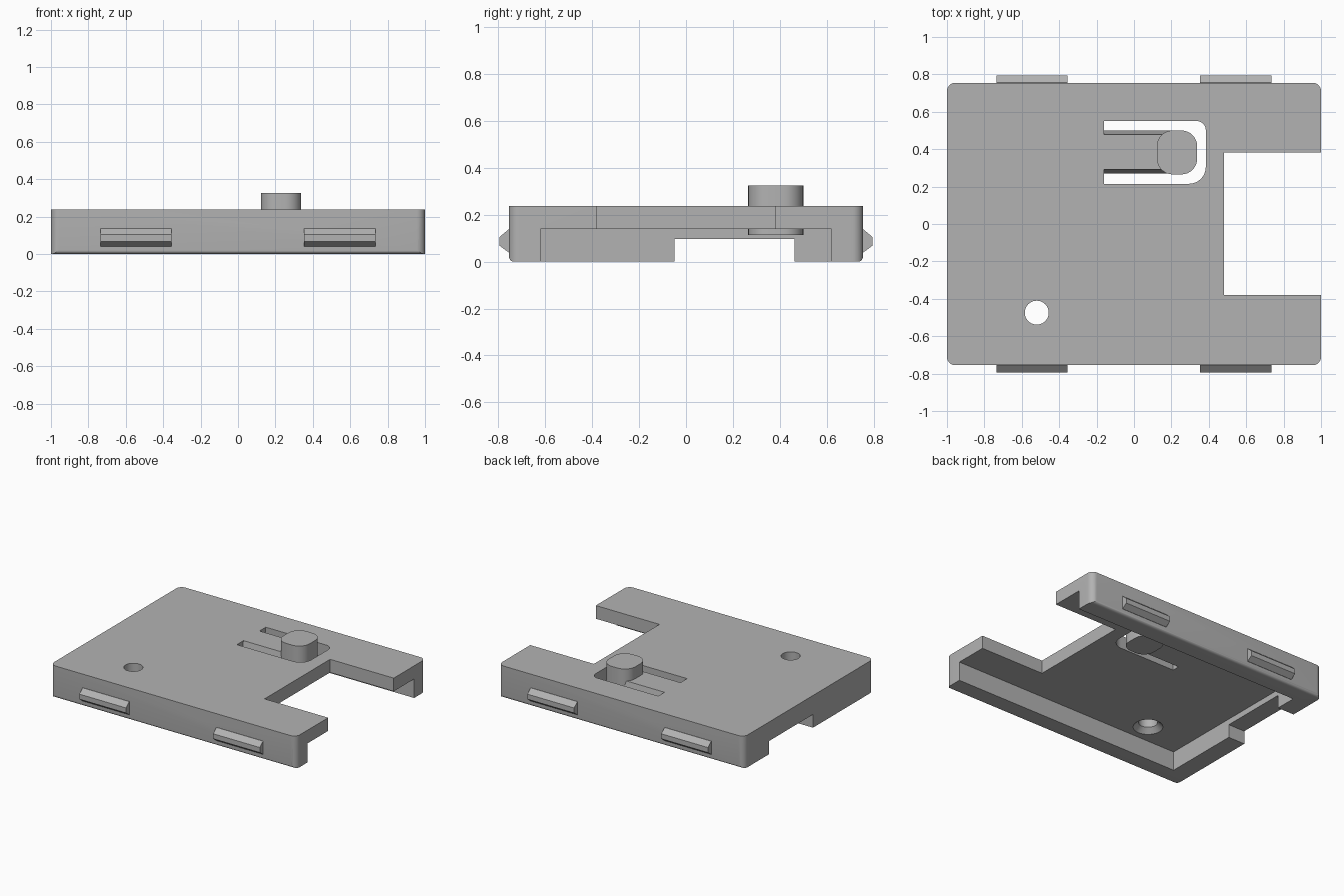
import bpy
import bmesh
from math import pi, cos, sin
from mathutils import Vector

cube = bpy.data.objects.get("Cube")
if cube:
    bpy.data.objects.remove(cube, do_unlink=True)

grey = bpy.data.materials.new("plain grey")
grey.use_nodes = True
grey.diffuse_color = (0.45, 0.45, 0.45, 1)
grey.node_tree.nodes["Principled BSDF"].inputs["Base Color"].default_value = (0.45, 0.45, 0.45, 1)

HALF_Y, TOP, CEILING, WALL = 0.755, 0.237, 0.14, 0.135


def rounded_rect(x0, x1, y0, y1, radii, steps=8):
    """Outline with radii for the corners (+x+y, -x+y, -x-y, +x-y)."""
    corners = [(x1, y1, -1, -1), (x0, y1, 1, -1), (x0, y0, 1, 1), (x1, y0, -1, 1)]
    pts = []
    for k, ((x, y, sx, sy), r) in enumerate(zip(corners, radii)):
        if r == 0:
            pts.append((x, y))
            continue
        for i in range(steps + 1):
            a = (k + i / steps) * pi / 2
            pts.append((x + sx * r + r * cos(a), y + sy * r + r * sin(a)))
    return pts


def prism(name, outline, lo, hi, axis="Z"):
    """Extrude an (x, y) outline along Z, or a (y, z) outline along X."""
    def place(p, t):
        return (p[0], p[1], t) if axis == "Z" else (t, p[0], p[1])
    bm = bmesh.new()
    face = bm.faces.new([bm.verts.new(place(p, lo)) for p in outline])
    step = Vector((0, 0, hi - lo)) if axis == "Z" else Vector((hi - lo, 0, 0))
    moved = bmesh.ops.extrude_face_region(bm, geom=[face], use_keep_orig=True)["geom"]
    bmesh.ops.translate(bm, vec=step, verts=[g for g in moved if isinstance(g, bmesh.types.BMVert)])
    bmesh.ops.recalc_face_normals(bm, faces=bm.faces)
    return add_object(name, bm)


def add_object(name, bm):
    mesh = bpy.data.meshes.new(name)
    bm.to_mesh(mesh)
    bm.free()
    obj = bpy.data.objects.new(name, mesh)
    bpy.context.collection.objects.link(obj)
    mesh.materials.append(grey)
    return obj


def box(name, x0, x1, y0, y1, z0, z1):
    return prism(name, rounded_rect(x0, x1, y0, y1, [0] * 4), z0, z1)


def boolean(target, tool, operation="DIFFERENCE"):
    mod = target.modifiers.new(tool.name, "BOOLEAN")
    mod.operation, mod.solver, mod.object = operation, "EXACT", tool
    bpy.ops.object.select_all(action="DESELECT")
    bpy.context.view_layer.objects.active = target
    target.select_set(True)
    bpy.ops.object.modifier_apply(modifier=mod.name)
    bpy.data.objects.remove(tool, do_unlink=True)


def smooth(obj):
    bpy.ops.object.select_all(action="DESELECT")
    bpy.context.view_layer.objects.active = obj
    obj.select_set(True)
    bpy.ops.object.shade_smooth_by_angle(angle=0.5)


# Cover plate: rounded corners, with soft lower edges along front and back
cover = prism("cover_plate", rounded_rect(-1, 1, -HALF_Y, HALF_Y, [0.045] * 4), 0, TOP)
side = rounded_rect(-HALF_Y, HALF_Y, 0, TOP + 0.1, (0, 0, 0.022, 0.022), 5)
boolean(cover, prism("side_profile", side, -1.1, 1.1, "X"), "INTERSECT")

# Underside pocket, open end recess and cable notch
inner = HALF_Y - WALL
boolean(cover, box("pocket", -1 + WALL, 1.2, -inner, inner, -0.1, CEILING))
boolean(cover, box("end_recess", 0.482, 1.2, -0.38, 0.382, -0.1, 0.4))
boolean(cover, box("cable_notch", -1.2, -0.8, -0.048, 0.463, -0.1, 0.097))

# Opening around the latch
opening = rounded_rect(-0.16, 0.384, 0.215, 0.551, (0.05, 0, 0, 0.09))
boolean(cover, prism("latch_opening", opening, 0.05, 0.4))

# Screw hole, countersunk from below
for name, r0, r1, z0, z1 in (("screw_hole", 0.064, 0.064, 0.05, 0.4),
                             ("countersink", 0.14, 0.064, CEILING - 0.04, CEILING + 0.035)):
    bm = bmesh.new()
    bmesh.ops.create_cone(bm, cap_ends=True, segments=40, radius1=r0, radius2=r1, depth=z1 - z0)
    bmesh.ops.translate(bm, vec=(-0.52, -0.474, (z0 + z1) / 2), verts=bm.verts)
    boolean(cover, add_object(name, bm))
smooth(cover)

# Flexible latch tongue with sloping sides, and its push button
tongue = [(0.27, CEILING), (0.5, CEILING), (0.478, TOP), (0.292, TOP)]
prism("latch_tongue", tongue, -0.16, 0.23, "X")
button = prism("latch_button", rounded_rect(0.122, 0.338, 0.265, 0.5, [0.085] * 4), 0.113, 0.325)
smooth(button)

# Snap ribs on the front and back walls
rib = [(0.74, 0.04), (0.757, 0.04), (0.795, 0.068), (0.795, 0.105), (0.757, 0.137), (0.74, 0.137)]
for label, sy in (("front", -1), ("back", 1)):
    for hand, x in (("right", -0.735), ("left", 0.354)):
        prism(f"{label}_{hand}_snap_rib", [(sy * y, z) for y, z in rib], x, x + 0.38, "X")
